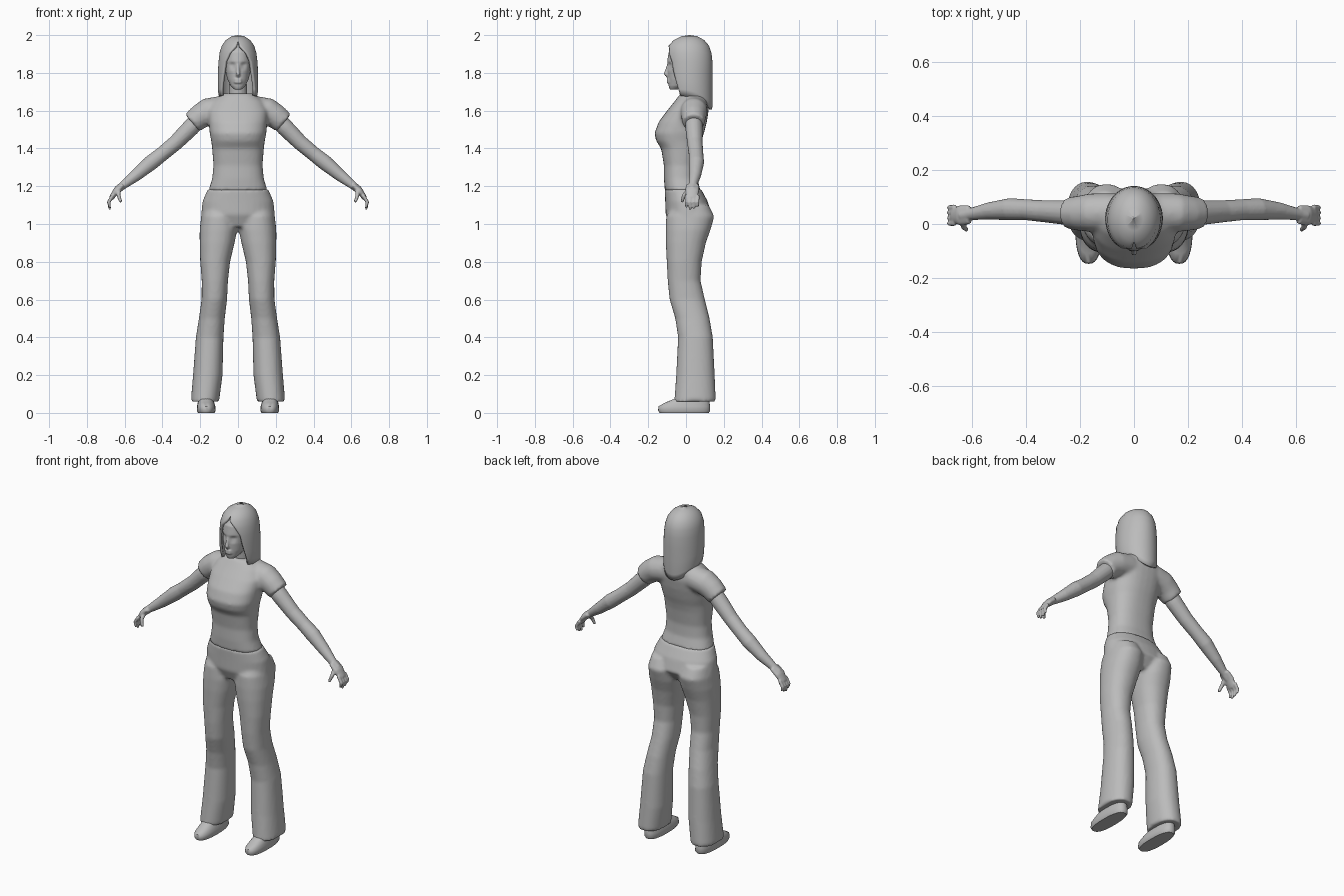
import bpy
import bmesh
from math import sin, cos, pi, exp, copysign
from mathutils import Vector

cube = bpy.data.objects.get("Cube")
if cube:
    bpy.data.objects.remove(cube)

grey = bpy.data.materials.new("plain grey")
grey.use_nodes = True
COLOUR = (0.5, 0.5, 0.5, 1)
grey.diffuse_color = COLOUR
grey.node_tree.nodes["Principled BSDF"].inputs["Base Color"].default_value = COLOUR


def skin(bm, loops):
    """Bridge closed loops of points and cap both ends."""
    rings = [[bm.verts.new(p) for p in loop] for loop in loops]
    n = len(rings[0])
    for a, b in zip(rings, rings[1:]):
        for i in range(n):
            j = (i + 1) % n
            bm.faces.new((a[i], a[j], b[j], b[i]))
    bm.faces.new(rings[0])
    bm.faces.new(rings[-1])


def column(bm, rows, side=1, power=2.0, n=32):
    """Loft upright rows of (z, x low, x high, y front, y back)."""
    def bend(v):
        return copysign(abs(v) ** (2 / power), v)
    loops = []
    for z, x0, x1, y0, y1 in rows:
        loop = []
        for i in range(n):
            t = 2 * pi * i / n
            x = (x0 + x1) / 2 + (x1 - x0) / 2 * bend(cos(t))
            y = (y0 + y1) / 2 + (y1 - y0) / 2 * bend(sin(t))
            loop.append((side * x, y, z))
        loops.append(loop)
    skin(bm, loops)


def centred(rows):
    return [(z, -h, h, y0, y1) for z, h, y0, y1 in rows]


def tube(bm, pts, side=1, wide=1.0, n=16):
    """Loft along a path of (x, y, z, radius); wide stretches it along y."""
    path = [Vector(p[:3]) for p in pts]
    loops = []
    for i, p in enumerate(path):
        t = (path[min(i + 1, len(path) - 1)] - path[max(i - 1, 0)]).normalized()
        u = Vector((0, 1, 0))
        u = (u - t * u.dot(t)).normalized()
        v = t.cross(u)
        r = pts[i][3]
        loop = []
        for k in range(n):
            a = 2 * pi * k / n
            q = p + u * (r * wide * cos(a)) + v * (r * sin(a))
            loop.append((side * q.x, q.y, q.z))
        loops.append(loop)
    skin(bm, loops)


def finish(bm, name, voxel=0, smooth=0, thick=0):
    bmesh.ops.recalc_face_normals(bm, faces=bm.faces)
    mesh = bpy.data.meshes.new(name)
    bm.to_mesh(mesh)
    bm.free()
    ob = bpy.data.objects.new(name, mesh)
    bpy.context.collection.objects.link(ob)
    mesh.materials.append(grey)
    if thick:
        m = ob.modifiers.new("Thickness", "SOLIDIFY")
        m.thickness = thick
        m.offset = -1
    if voxel:
        m = ob.modifiers.new("Blend", "REMESH")
        m.mode = "VOXEL"
        m.voxel_size = voxel
        m.use_smooth_shade = True
    if smooth:
        m = ob.modifiers.new("Soften", "SMOOTH")
        m.factor = 0.5
        m.iterations = smooth
    bpy.ops.object.select_all(action="DESELECT")
    ob.select_set(True)
    bpy.context.view_layer.objects.active = ob
    if voxel:
        bpy.ops.object.shade_smooth()
    else:
        bpy.ops.object.shade_smooth_by_angle(angle=0.9)
    return ob


SIDES = (1, -1)

# Shirt: torso and two short sleeves
bm = bmesh.new()
column(bm, centred([
    (1.175, .157, -.112, .078), (1.24, .137, -.117, .06), (1.31, .13, -.117, .058),
    (1.4, .137, -.132, .072), (1.44, .142, -.158, .082), (1.48, .15, -.167, .095),
    (1.54, .155, -.145, .11), (1.6, .16, -.1, .12), (1.65, .135, -.06, .118),
    (1.69, .085, -.03, .1)]), power=2.4)
for s in SIDES:
    tube(bm, [(.08, .045, 1.61, .07), (.16, .042, 1.595, .072),
              (.2, .04, 1.57, .066), (.242, .04, 1.535, .06)], s)
finish(bm, "shirt", .01, 5)

# Trousers: hips and two flared legs
bm = bmesh.new()
column(bm, centred([
    (1.185, .16, -.113, .08), (1.12, .188, -.11, .115), (1.05, .195, -.108, .135),
    (.985, .12, -.08, .09)]), power=2.2)
for s in SIDES:
    column(bm, [
        (1.1, .03, .18, -.07, .12), (1.04, .008, .195, -.105, .15),
        (.97, .004, .203, -.108, .13), (.9, .018, .203, -.107, .105),
        (.8, .042, .2, -.102, .083), (.7, .053, .192, -.097, .077),
        (.6, .058, .193, -.087, .1), (.5, .07, .207, -.057, .125),
        (.4, .077, .223, -.042, .142), (.2, .082, .238, -.052, .152),
        (.06, .1, .25, -.062, .158)], s, 2.2)
finish(bm, "trousers", .01, 4)

# Shoes
for s, word in zip(SIDES, ("left", "right")):
    bm = bmesh.new()
    column(bm, [(0, .125, .212, -.14, .12), (.012, .118, .218, -.148, .128),
                (.035, .12, .217, -.145, .127), (.055, .126, .213, -.11, .125),
                (.075, .132, .21, -.06, .12), (.12, .135, .208, -.02, .11)], s, 2.5)
    finish(bm, word + "_shoe")

# Arms with palm, fingers and thumb
for s, word in zip(SIDES, ("left", "right")):
    bm = bmesh.new()
    tube(bm, [(.19, .04, 1.575, .045), (.25, .042, 1.51, .046), (.33, .047, 1.43, .041),
              (.4, .053, 1.372, .039), (.46, .055, 1.325, .041), (.54, .048, 1.258, .032),
              (.615, .035, 1.2, .021), (.64, .032, 1.18, .021)], s)
    tube(bm, [(.61, .035, 1.205, .017), (.645, .032, 1.175, .018),
              (.672, .032, 1.135, .013)], s, 2.1)
    for k in range(4):
        y = .002 + .02 * k
        drop = .012 * abs(k - 1.3)
        tube(bm, [(.664, y, 1.15, .01), (.685, y, 1.115, .0095),
                  (.678, y, 1.072 + drop, .007)], s, n=10)
    tube(bm, [(.632, .02, 1.185, .013), (.632, -.012, 1.15, .011),
              (.62, -.022, 1.115, .008)], s, n=10)
    finish(bm, word + "_arm", .0055, 2)

# Head: skull with eye sockets, nose, lips and neck
bm = bmesh.new()
column(bm, centred([
    (1.712, .02, -.086, -.045), (1.73, .038, -.092, 0), (1.765, .056, -.094, .05),
    (1.81, .067, -.097, .09), (1.86, .071, -.1, .105), (1.91, .068, -.092, .105),
    (1.955, .05, -.06, .085), (1.98, .02, -.02, .04)]), power=2.2)
bmesh.ops.subdivide_edges(bm, edges=bm.edges[:], cuts=2, use_grid_fill=True)
for v in bm.verts:
    if v.co.y < 0:
        d = (abs(v.co.x) - .03) ** 2 + 1.6 * (v.co.z - 1.838) ** 2
        v.co.y += .014 * exp(-d / .00025)
tube(bm, [(0, -.092, 1.85, .007), (0, -.101, 1.815, .009), (0, -.107, 1.795, .012),
          (0, -.095, 1.782, .009)], n=12)
for z, r in ((1.764, .008), (1.752, .009)):
    tube(bm, [(-.026, -.082, z, .004), (-.012, -.094, z, r), (.012, -.094, z, r),
              (.026, -.082, z, .004)], n=10)
tube(bm, [(0, .045, 1.62, .06), (0, .035, 1.68, .05), (0, .022, 1.78, .045)])
finish(bm, "head", .005, 2)

# Hair: open-fronted shell of (z, half width, y front, y back, opening, back drop)
rows = [(2, .001, .02, .022, 0, 0), (1.994, .034, -.025, .06, 0, 0),
        (1.974, .064, -.065, .096, 0, 0), (1.944, .086, -.092, .122, .1, 0),
        (1.905, .098, -.104, .135, .48, 0), (1.86, .103, -.106, .14, .72, 0),
        (1.81, .106, -.104, .141, .8, .01), (1.76, .107, -.1, .141, .9, .04),
        (1.715, .106, -.095, .141, 1, .075), (1.68, .1, -.09, .138, 1.08, .075)]
bm = bmesh.new()
N = 48
grid = []
for z, h, y0, y1, gap, drop in rows:
    line = []
    for i in range(N + 1):
        t = gap + (2 * pi - 2 * gap) * i / N
        back = ((1 - cos(t)) / 2) ** 3
        x = h * sin(t)
        y = (y0 + y1) / 2 - (y1 - y0) / 2 * cos(t)
        line.append(bm.verts.new((x, y, z - drop * back)))
    grid.append(line)
for a, b in zip(grid, grid[1:]):
    for i in range(N):
        bm.faces.new((a[i], a[i + 1], b[i + 1], b[i]))
bmesh.ops.remove_doubles(bm, verts=bm.verts, dist=.0005)
finish(bm, "hair", thick=.014)
